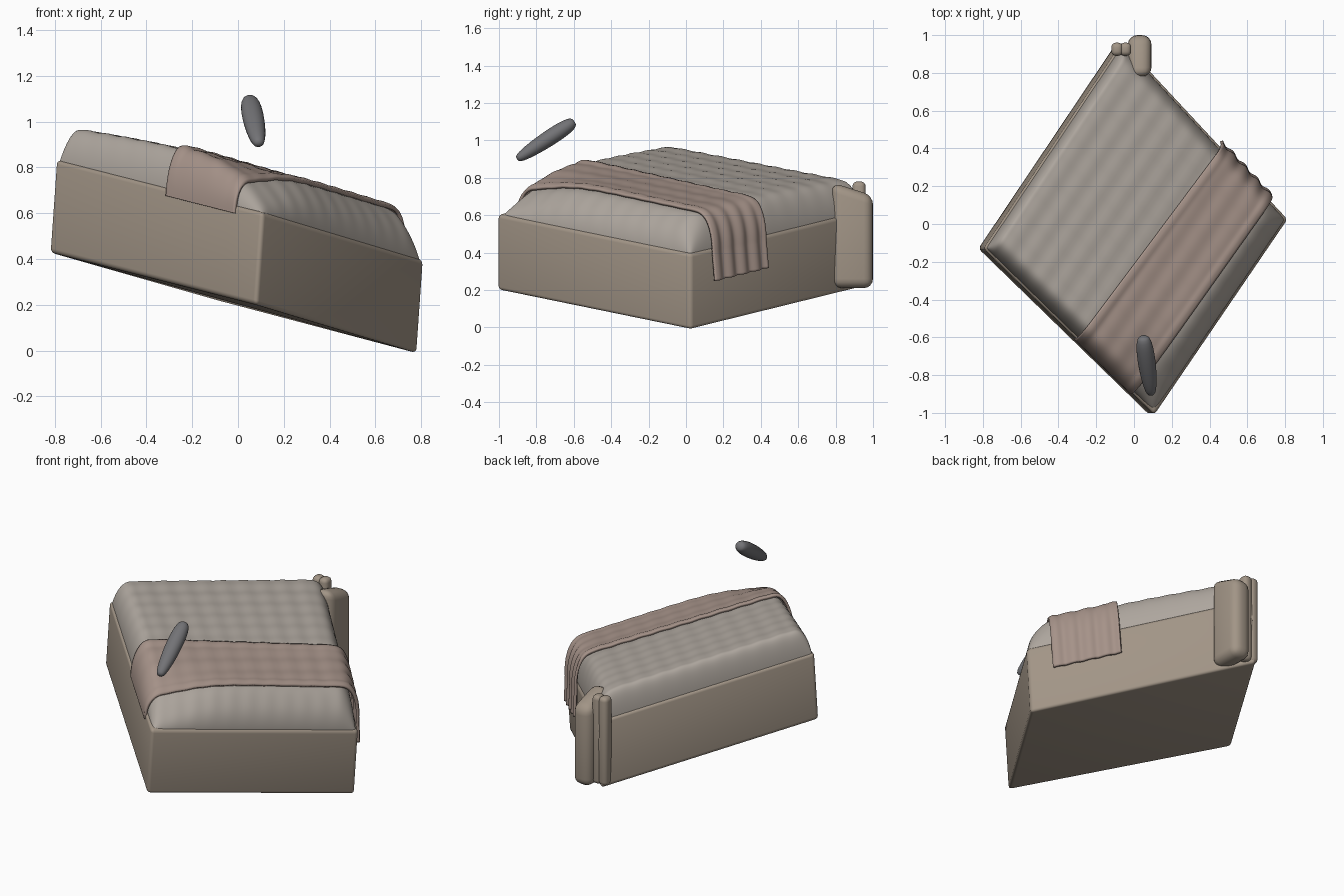
import bpy, bmesh, math
from mathutils import Vector

if "Cube" in bpy.data.objects:
    bpy.data.objects.remove(bpy.data.objects["Cube"])

# Corners of the tilted underside: front, right, left, back
F, R = Vector((0.08, -1.01, 0.20)), Vector((0.785, 0.025, -0.012))
L, B = Vector((-0.825, -0.13, 0.43)), Vector((-0.09, 0.965, 0.22))


def place(a, b, h):
    """a runs along the foot, b from foot to head, h is height above the underside."""
    p = (F * (1 - a) + R * a) * (1 - b) + (L * (1 - a) + B * a) * b
    return p + Vector((0.07 * h, 0, h))


def material(name, rgb):
    m = bpy.data.materials.new(name)
    m.diffuse_color = (*rgb, 1)
    m.use_nodes = True
    m.node_tree.nodes["Principled BSDF"].inputs["Base Color"].default_value = m.diffuse_color
    return m


def finish(name, bm, mat, angle=50):
    bmesh.ops.recalc_face_normals(bm, faces=bm.faces)
    me = bpy.data.meshes.new(name)
    bm.to_mesh(me)
    bm.free()
    ob = bpy.data.objects.new(name, me)
    bpy.context.collection.objects.link(ob)
    me.materials.append(mat)
    bpy.context.view_layer.objects.active = ob
    ob.select_set(True)
    bpy.ops.object.shade_smooth_by_angle(angle=math.radians(angle))
    ob.select_set(False)
    return ob


def grid(bm, nu, nv, func):
    vs = [[bm.verts.new(func(i / nu, j / nv)) for j in range(nv + 1)] for i in range(nu + 1)]
    for i in range(nu):
        for j in range(nv):
            bm.faces.new((vs[i][j], vs[i + 1][j], vs[i + 1][j + 1], vs[i][j + 1]))


def rounded_box(name, mat, mapper, bevel):
    bm = bmesh.new()
    bmesh.ops.create_cube(bm, size=1)
    for v in bm.verts:
        v.co = mapper(v.co)
    bmesh.ops.bevel(bm, geom=bm.edges[:], offset=bevel, segments=4, profile=0.5, affect='EDGES')
    return finish(name, bm, mat)


def ease(d, r):
    t = min(max(d / r, 0), 1)
    return math.sqrt(1 - (1 - t) ** 2.4)


def cover_height(a, b):
    """Height of the puffy bed cover: rounded rim, low front corner, quilting, foot folds."""
    edge = ease(a, 0.09) * ease(1 - a, 0.09) * ease(b, 0.17) * ease(1 - b, 0.04)
    edge *= 1 - 0.55 * math.exp(-(a * a + b * b) / 0.045)
    top = 0.592 - 0.03 * max(0, (b - 0.5) / 0.5) ** 1.5
    quilt = 0.004 * math.sin(34 * (a + b)) * math.sin(34 * (a - b))
    folds = 0.006 * math.sin(70 * a) * max(0, 1 - b / 0.15)
    return 0.385 + (top - 0.385 + quilt + folds) * edge


taupe = material("taupe", (0.36, 0.30, 0.24))
linen = material("linen", (0.42, 0.38, 0.34))
rose = material("rose", (0.38, 0.29, 0.25))
slate = material("slate", (0.17, 0.17, 0.18))

# Bed base
rounded_box("bed_base", taupe,
            lambda c: place(c.x + 0.5, c.y + 0.5, 0.405 * (c.z + 0.5)), 0.02)

# Bed cover, sampled more densely near its rim
bm = bmesh.new()


def cover_point(s, t):
    a, b = 0.5 - 0.5 * math.cos(math.pi * s), 0.5 - 0.5 * math.cos(math.pi * t)
    return place(0.009 + 0.982 * a, 0.009 + 0.982 * b, cover_height(a, b))


grid(bm, 90, 90, cover_point)
finish("bed_cover", bm, linen)

# Throw blanket across the bed, hanging down the far side
bm = bmesh.new()


def throw_point(s, t):
    rim = 0.008 * (math.exp(-((t - 0.06) / 0.05) ** 2) + math.exp(-((t - 0.94) / 0.05) ** 2))
    crease = 0.005 * math.sin(26 * t)
    k = min(max(0.5 - 0.5 * math.cos(math.pi * min(max((s - 0.08) / 0.77, 0), 1)), 0), 1)
    b = 0.13 - 0.02 * k + (0.33 - 0.03 * k) * t
    if s < 0.08:
        return place(0.0, b, 0.37 + s / 0.08 * 0.02)
    if s > 0.85:
        drop = (s - 0.85) / 0.15
        return place(1.012 + crease + 0.012 * drop, b, 0.395 - drop * 0.155)
    return place(1.012 * k + crease * k ** 12, b, cover_height(k, b) + 0.006 + rim)


grid(bm, 90, 40, throw_point)
throw = finish("throw_blanket", bm, rose)
mod = throw.modifiers.new("thickness", 'SOLIDIFY')
mod.thickness = 0.016
mod.offset = 0

# Bolster standing against the back corner, and slim folds beside it
rounded_box("corner_bolster", taupe,
            lambda c: Vector((0.03 + 0.125 * c.x, 0.89 + 0.22 * c.y,
                              0.475 + 0.53 * c.z - 0.07 * c.y * (c.z + 0.5))), 0.05)
for i, (x, y) in enumerate(((-0.09, 0.925), (-0.045, 0.925))):
    rounded_box(f"corner_fold_{i + 1}", taupe,
                lambda c: Vector((x + 0.06 * c.x, y + 0.07 * c.y, 0.505 + 0.55 * c.z)), 0.025)

# Floating cushion roll above the foot
centre = Vector((0.07, -0.75, 1.0))
axis = Vector((-0.04, 0.29, 0.19)).normalized()
side = Vector((1, 0, 0)) - axis * axis.x
side.normalize()
up = axis.cross(side)
bm = bmesh.new()
bmesh.ops.create_uvsphere(bm, u_segments=24, v_segments=16, radius=1)
for v in bm.verts:
    ring = math.hypot(v.co.x, v.co.y)
    fat = ring ** -0.45 if ring > 1e-4 else 0
    bulge = 1 + 0.15 * v.co.z
    v.co = (centre + axis * 0.185 * v.co.z + side * 0.046 * v.co.x * fat * bulge
            + up * 0.042 * v.co.y * fat * bulge)
finish("floating_roll", bm, slate)
